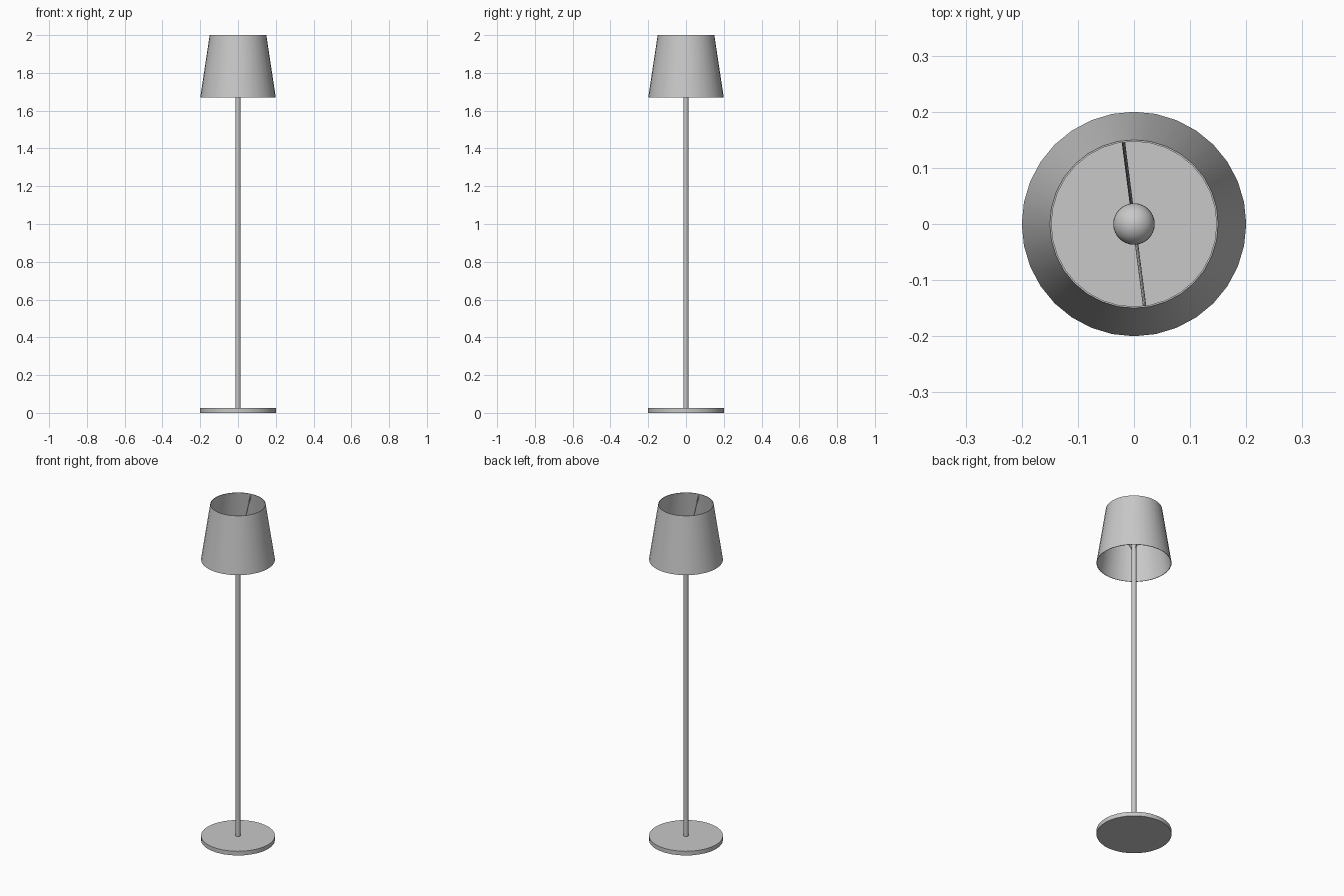
import bpy, bmesh, math
from mathutils import Vector

cube = bpy.data.objects.get("Cube")
if cube:
    bpy.data.objects.remove(cube, do_unlink=True)

SIDES = 32
grey = bpy.data.materials.new("soft_grey")
grey.use_nodes = True
colour = (0.58, 0.58, 0.58, 1)
grey.diffuse_color = colour
grey.node_tree.nodes["Principled BSDF"].inputs["Base Color"].default_value = colour


def finish(name, bm):
    """Turn a bmesh into a smooth-shaded object with crisp edges."""
    bmesh.ops.recalc_face_normals(bm, faces=bm.faces)
    mesh = bpy.data.meshes.new(name)
    bm.to_mesh(mesh)
    bm.free()
    mesh.materials.append(grey)
    obj = bpy.data.objects.new(name, mesh)
    bpy.context.collection.objects.link(obj)
    bpy.ops.object.select_all(action="DESELECT")
    obj.select_set(True)
    bpy.context.view_layer.objects.active = obj
    bpy.ops.object.shade_smooth_by_angle(angle=math.radians(35))
    return obj


def lathe(name, profile, closed=False, sides=SIDES):
    """Revolve (radius, height) points around the vertical axis."""
    bm = bmesh.new()
    verts = [bm.verts.new((r, 0, z)) for r, z in profile]
    pairs = list(zip(verts, verts[1:]))
    if closed:
        pairs.append((verts[-1], verts[0]))
    edges = [bm.edges.new(p) for p in pairs]
    bmesh.ops.spin(bm, geom=verts + edges, cent=(0, 0, 0), axis=(0, 0, 1),
                   angle=math.tau, steps=sides, use_merge=True)
    bmesh.ops.remove_doubles(bm, verts=bm.verts, dist=1e-5)
    return finish(name, bm)


def rod(name, start, end, radius):
    """Thin round bar between two points."""
    start, end = Vector(start), Vector(end)
    axis = end - start
    bm = bmesh.new()
    bmesh.ops.create_cone(bm, cap_ends=True, segments=8, radius1=radius,
                          radius2=radius, depth=axis.length)
    turn = Vector((0, 0, 1)).rotation_difference(axis).to_matrix()
    bmesh.ops.rotate(bm, verts=bm.verts, matrix=turn)
    bmesh.ops.translate(bm, verts=bm.verts, vec=(start + end) / 2)
    return finish(name, bm)


# Floor disc and upright
lathe("base", [(0, 0), (0.2, 0), (0.2, 0.025), (0, 0.025)])
lathe("pole", [(0, 0.02), (0.013, 0.02), (0.013, 1.79), (0, 1.79)], sides=16)

# Open tapered shade with a thin wall
lathe("shade", [(0.2, 1.67), (0.15, 2), (0.147, 2), (0.197, 1.67)], closed=True)

# Round bulb on top of the pole
bm = bmesh.new()
bmesh.ops.create_uvsphere(bm, u_segments=SIDES, v_segments=16, radius=0.037)
bmesh.ops.translate(bm, verts=bm.verts, vec=(0, 0, 1.82))
finish("bulb", bm)

# Two slanted arms carrying the shade from the pole
for side, name in ((1, "back_arm"), (-1, "front_arm")):
    rod(name, (0, 0, 1.735), (-0.019 * side, 0.147 * side, 1.99), 0.003)
